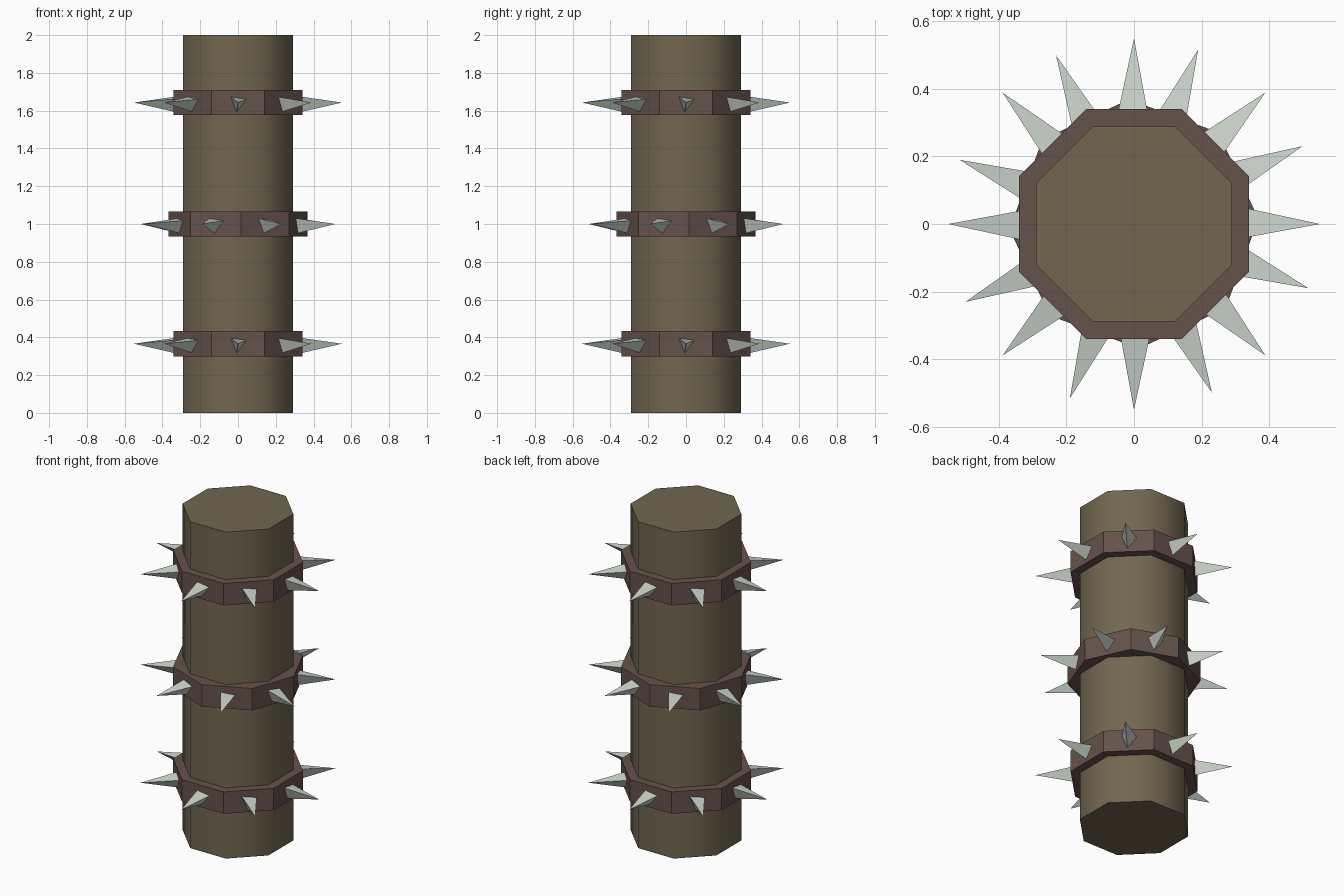
import bpy, bmesh, math
from mathutils import Vector

if "Cube" in bpy.data.objects:
    bpy.data.objects.remove(bpy.data.objects["Cube"])


def material(name, rgb):
    m = bpy.data.materials.new(name)
    m.diffuse_color = (*rgb, 1)
    m.use_nodes = True
    m.node_tree.nodes["Principled BSDF"].inputs["Base Color"].default_value = m.diffuse_color
    return m


WOOD = material("wood", (0.165, 0.135, 0.08))
LEATHER = material("band_brown", (0.13, 0.085, 0.07))
METAL = material("spike_metal", (0.60, 0.66, 0.60))


def octagon(name, apothem, z0, z1, turn, mat):
    """Eight-sided prism with a flat face towards the angle 'turn'."""
    bpy.ops.mesh.primitive_cylinder_add(
        vertices=8, radius=apothem / math.cos(math.pi / 8), depth=z1 - z0,
        location=(0, 0, (z0 + z1) / 2), rotation=(0, 0, turn + math.pi / 8))
    ob = bpy.context.object
    ob.name = name
    ob.data.materials.append(mat)
    return ob


def spikes(name, z, turn):
    """Ring of eight three-sided spikes, one per band face."""
    bm = bmesh.new()
    for k in range(8):
        a = turn + k * math.pi / 4
        out = Vector((math.cos(a), math.sin(a), 0))
        side = Vector((-math.sin(a), math.cos(a), 0))
        centre = Vector((0, 0, z))
        tip = bm.verts.new(centre + out * 0.55)
        base = []
        for deg in (22, 142, 262):
            t = math.radians(deg)
            offset = side * math.cos(t) + Vector((0, 0, math.sin(t)))
            base.append(bm.verts.new(centre + out * 0.335 + offset * 0.05))
        bm.faces.new(base[::-1])
        for i in range(3):
            bm.faces.new((base[i], base[(i + 1) % 3], tip))
    bmesh.ops.recalc_face_normals(bm, faces=bm.faces)
    me = bpy.data.meshes.new(name)
    bm.to_mesh(me)
    bm.free()
    me.materials.append(METAL)
    bpy.context.collection.objects.link(bpy.data.objects.new(name, me))


# Post: smooth-shaded sides, flat caps
octagon("post", 0.291, 0, 2, 0, WOOD)
bpy.ops.object.shade_smooth_by_angle(angle=math.radians(50))

# Bands with spikes, the middle one turned
for label, z, turn in (("lower", 0.366, 0), ("middle", 1.0, math.radians(24.8)),
                       ("upper", 1.643, 0)):
    octagon(label + "_band", 0.341, z - 0.067, z + 0.067, turn, LEATHER)
    spikes(label + "_spikes", z, turn)
